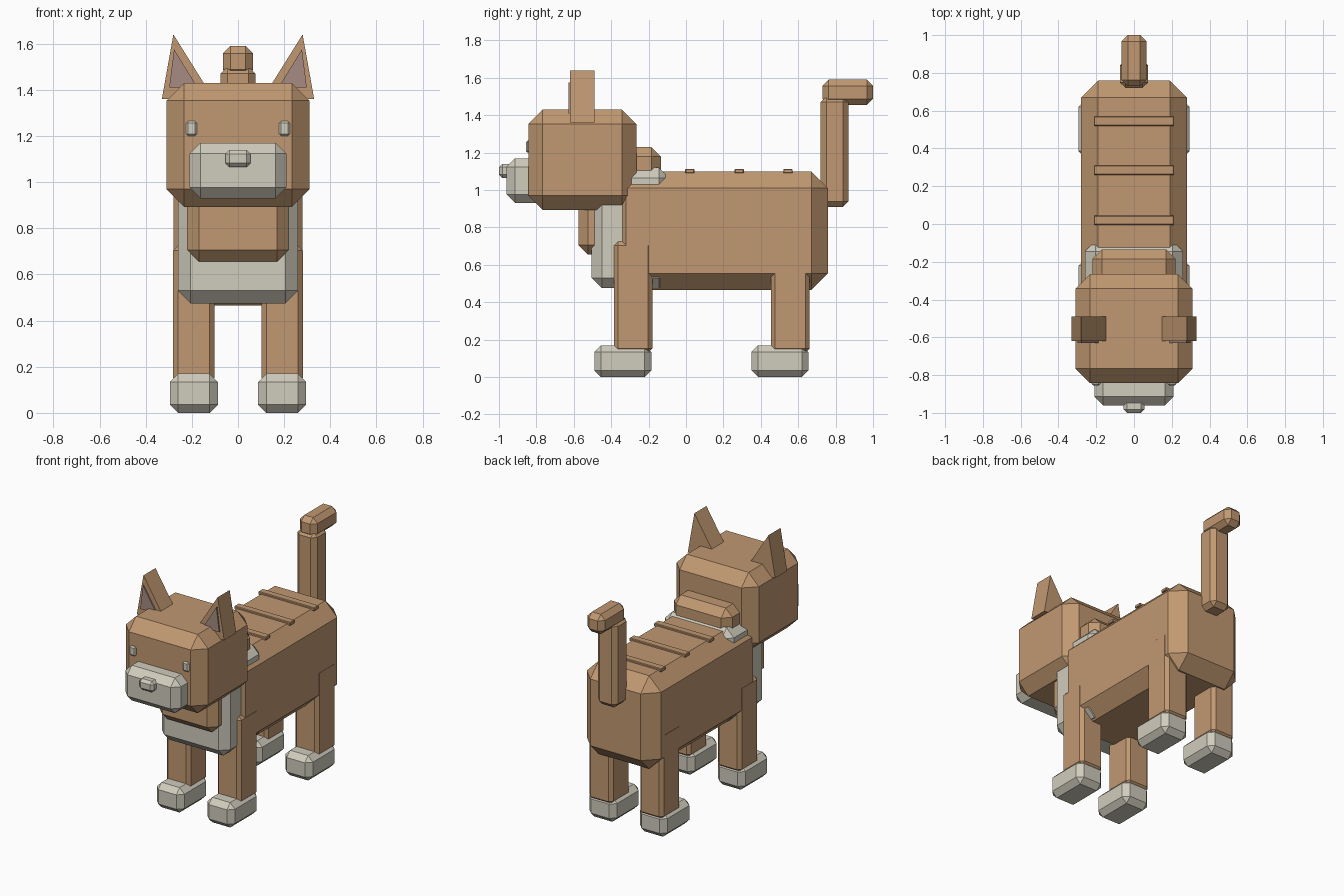
import bpy, bmesh

if "Cube" in bpy.data.objects:
    bpy.data.objects.remove(bpy.data.objects["Cube"])


def material(name, rgb):
    m = bpy.data.materials.new(name)
    m.diffuse_color = (*rgb, 1)
    m.use_nodes = True
    m.node_tree.nodes["Principled BSDF"].inputs["Base Color"].default_value = m.diffuse_color
    return m


FUR = material("tan fur", (0.53, 0.315, 0.165))
CREAM = material("cream fur", (0.63, 0.61, 0.51))
PINK = material("ear pink", (0.38, 0.26, 0.225))


def finish(name, bm, mat):
    bmesh.ops.recalc_face_normals(bm, faces=bm.faces)
    me = bpy.data.meshes.new(name)
    bm.to_mesh(me)
    bm.free()
    me.materials.append(mat)
    ob = bpy.data.objects.new(name, me)
    bpy.context.collection.objects.link(ob)
    return ob


def box(name, mat, xs, ys, zs, bevel):
    """Chamfered box spanning the given ranges."""
    bm = bmesh.new()
    bmesh.ops.create_cube(bm, size=1)
    for v in bm.verts:
        for i, (a, b) in enumerate((xs, ys, zs)):
            v.co[i] = (a + b) / 2 + v.co[i] * (b - a)
    bmesh.ops.bevel(bm, geom=bm.edges[:], offset=bevel, segments=1,
                    affect='EDGES', profile=0.5)
    return finish(name, bm, mat)


def prism(name, mat, outline, y0, y1):
    """Outline in x and z, extruded along y."""
    bm = bmesh.new()
    face = bm.faces.new([bm.verts.new((x, y0, z)) for x, z in outline])
    ext = bmesh.ops.extrude_face_region(bm, geom=[face])
    for v in ext["geom"]:
        if isinstance(v, bmesh.types.BMVert):
            v.co.y = y1
    return finish(name, bm, mat)


def sides(a, b):
    """Left and right x ranges."""
    return (("left", -1, (-b, -a)), ("right", 1, (a, b)))


# Torso, chest bib and neck
box("body", FUR, (-0.28, 0.28), (-0.41, 0.76), (0.465, 1.10), 0.09)
box("chest", CREAM, (-0.26, 0.26), (-0.505, -0.09), (0.475, 1.12), 0.055)
box("neck", FUR, (-0.22, 0.22), (-0.575, -0.135), (0.655, 1.23), 0.05)

# Back stripes
for i, y in enumerate((0.02, 0.285, 0.545)):
    box(f"back_stripe_{i + 1}", FUR, (-0.212, 0.212), (y - 0.025, y + 0.025),
        (1.09, 1.113), 0.004)

# Head, muzzle and nose
box("head", FUR, (-0.31, 0.31), (-0.843, -0.265), (0.893, 1.43), 0.077)
box("muzzle", CREAM, (-0.21, 0.21), (-0.96, -0.74), (0.93, 1.17), 0.047)
box("nose", CREAM, (-0.055, 0.055), (-1.0, -0.93), (1.065, 1.14), 0.018)

# Eyes
for side, s, xs in sides(0.178, 0.225):
    box(f"eye_{side}", CREAM, xs, (-0.856, -0.82), (1.20, 1.265), 0.009)

# Ears with inner panels
ear = ((0.33, 1.36), (0.28, 1.64), (0.105, 1.36))
inner = ((0.298, 1.41), (0.277, 1.575), (0.175, 1.41))
for side, s, _ in sides(0, 1):
    prism(f"ear_{side}", FUR, [(s * x, z) for x, z in ear], -0.62, -0.49)
    prism(f"inner_ear_{side}", PINK, [(s * x, z) for x, z in inner],
          -0.629, -0.615)

# Legs and paws
for end, y in (("front", -0.385), ("back", 0.455)):
    for side, s, xs in sides(0.102, 0.281):
        box(f"{end}_leg_{side}", FUR, xs, (y, y + 0.205), (0.13, 0.725), 0.022)
    for side, s, xs in sides(0.087, 0.295):
        box(f"{end}_paw_{side}", CREAM, xs, (y - 0.105, y + 0.2),
            (0.0, 0.17), 0.036)

# Upright tail and bent tip
box("tail", FUR, (-0.075, 0.075), (0.72, 0.87), (0.91, 1.50), 0.03)
box("tail_tip", FUR, (-0.066, 0.066), (0.73, 1.0), (1.455, 1.59), 0.033)
